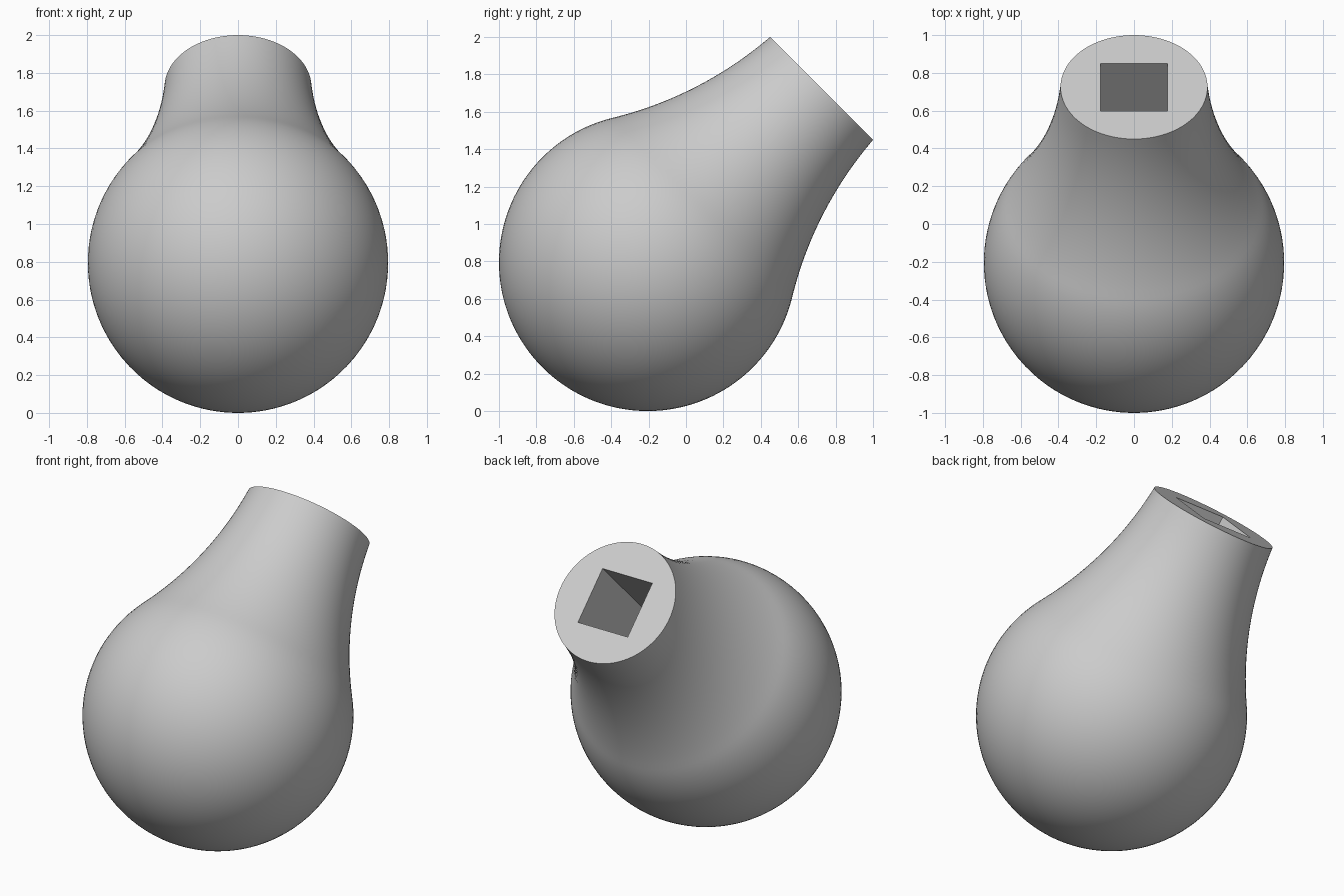
import bpy
import bmesh
from math import sin, cos, pi, radians
from mathutils import Matrix

cube = bpy.data.objects.get("Cube")
if cube:
    bpy.data.objects.remove(cube, do_unlink=True)

SEGMENTS = 96
BALL_R = 0.795
NECK_END = 1.315        # distance from ball centre to the flat rim
NECK_R = 0.389          # rim radius
SOCKET_HALF = 0.178     # half the side of the square socket
SOCKET_DEPTH = 0.6

# Single grey material
grey = bpy.data.materials.new("light grey")
grey.use_nodes = True
grey.diffuse_color = (0.6, 0.6, 0.6, 1)
grey.node_tree.nodes["Principled BSDF"].inputs["Base Color"].default_value = (0.6, 0.6, 0.6, 1)

angles = [2 * pi * i / SEGMENTS for i in range(SEGMENTS)]


def circle(r, z):
    return [(r * cos(a), r * sin(a), z) for a in angles]


def square(h, z):
    ring = []
    for a in angles:
        k = h / max(abs(cos(a)), abs(sin(a)))
        ring.append((k * cos(a), k * sin(a), z))
    return ring


# Ball, from near its pole up to where the neck leaves it tangentially
leave = radians(31.3)
rings = []
steps = 48
for i in range(1, steps + 1):
    t = -pi / 2 + (leave + pi / 2) * i / steps
    rings.append(circle(BALL_R * cos(t), BALL_R * sin(t)))

# Concave neck: a circular arc from the ball to the rim
z0, r0 = BALL_R * sin(leave), BALL_R * cos(leave)
finish = radians(4.34)
arc_r = (NECK_END - z0) / (sin(leave) - sin(finish))
steps = 24
for i in range(1, steps + 1):
    t = leave + (finish - leave) * i / steps
    z = z0 + arc_r * (sin(leave) - sin(t))
    r = r0 - arc_r * (cos(t) - cos(leave))
    rings.append(circle(NECK_R if i == steps else r, z))

# Flat rim with a square socket sunk into it
rings.append(square(SOCKET_HALF, NECK_END))
rings.append(square(SOCKET_HALF, NECK_END - SOCKET_DEPTH))

# Skin the rings
bm = bmesh.new()
loops = [[bm.verts.new(p) for p in ring] for ring in rings]
for low, high in zip(loops, loops[1:]):
    for i in range(SEGMENTS):
        j = (i + 1) % SEGMENTS
        bm.faces.new((low[i], low[j], high[j], high[i]))
pole = bm.verts.new((0, 0, -BALL_R))
for i in range(SEGMENTS):
    bm.faces.new((pole, loops[0][(i + 1) % SEGMENTS], loops[0][i]))
bm.faces.new(loops[-1])

# Tilt the neck back by 45 degrees and rest the ball on the ground
place = Matrix.Translation((0, BALL_R - 1, BALL_R)) @ Matrix.Rotation(radians(-45), 4, 'X')
bmesh.ops.transform(bm, matrix=place, verts=bm.verts)
bmesh.ops.recalc_face_normals(bm, faces=bm.faces)

mesh = bpy.data.meshes.new("ball_with_neck")
bm.to_mesh(mesh)
bm.free()
mesh.materials.append(grey)
body = bpy.data.objects.new("ball_with_neck", mesh)
bpy.context.collection.objects.link(body)

bpy.ops.object.select_all(action='DESELECT')
body.select_set(True)
bpy.context.view_layer.objects.active = body
bpy.ops.object.shade_smooth_by_angle(angle=radians(30))
